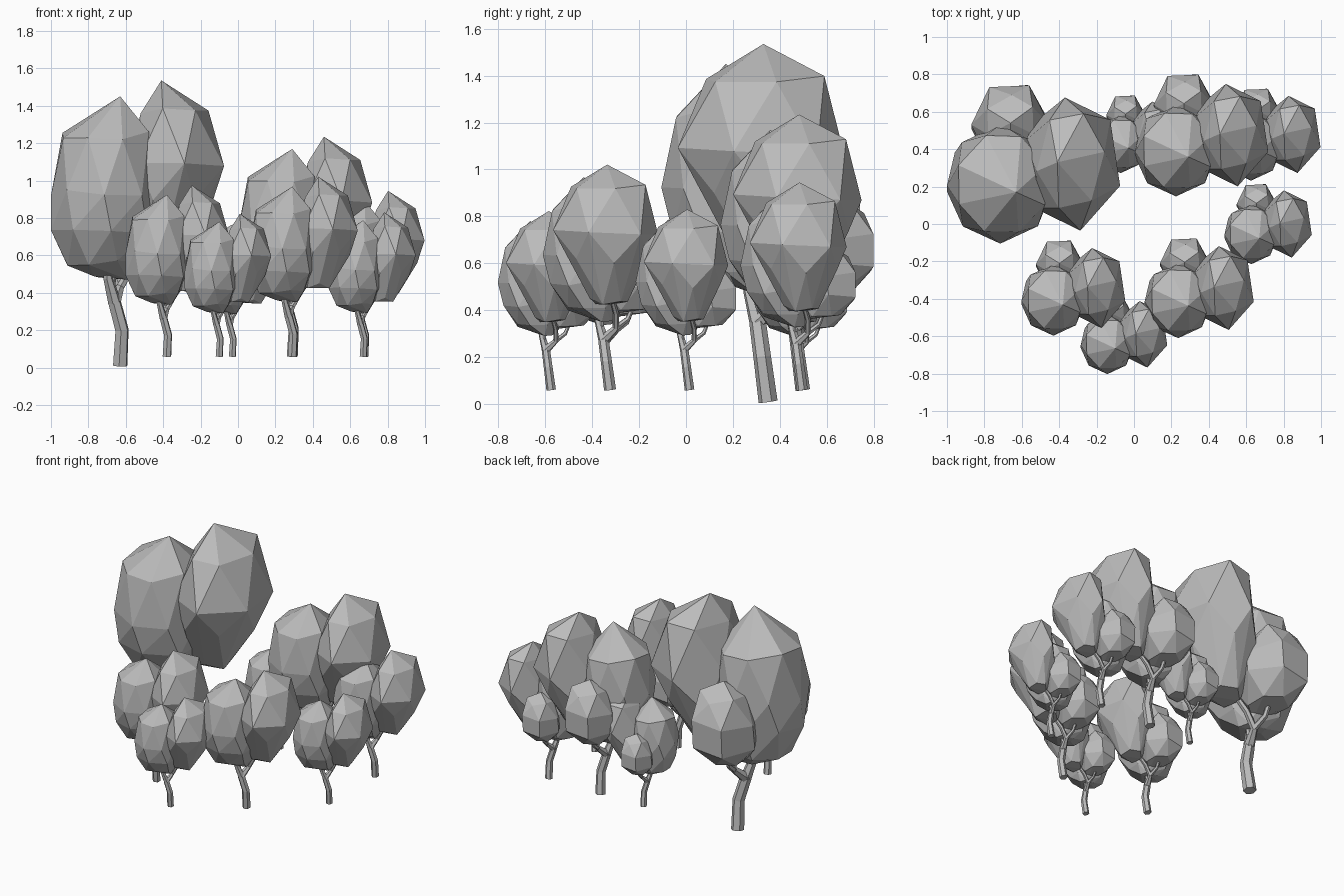
import bpy, bmesh, math, random
from mathutils import Vector

cube = bpy.data.objects.get("Cube")
if cube:
    bpy.data.objects.remove(cube, do_unlink=True)

# One plain grey for the whole grove
grey = bpy.data.materials.new("plain grey")
grey.use_nodes = True
GREY = (0.5, 0.5, 0.5, 1)
grey.diffuse_color = GREY
grey.node_tree.nodes["Principled BSDF"].inputs["Base Color"].default_value = GREY


def faceted_crown(name, peak, rings, sides, seed):
    """Low-poly leaf mass: hull of a peak and stacked, slightly uneven rings.
    Each ring is height, centre x, centre y, radius x, radius y, turn in degrees."""
    rng = random.Random(seed)
    bm = bmesh.new()
    bm.verts.new(peak)
    for z, cx, cy, rx, ry, turn in rings:
        for k in range(sides):
            a = math.radians(turn) + math.tau * (k + rng.uniform(-0.05, 0.05)) / sides
            bm.verts.new((cx + rx * math.cos(a), cy + ry * math.sin(a),
                          z + rng.uniform(-0.025, 0.025)))
    hull = bmesh.ops.convex_hull(bm, input=bm.verts)
    spare = {g for g in hull["geom_interior"] + hull["geom_unused"]
             if isinstance(g, bmesh.types.BMVert)}
    bmesh.ops.delete(bm, geom=list(spare), context="VERTS")
    bmesh.ops.dissolve_limit(bm, angle_limit=math.radians(7),
                             verts=bm.verts, edges=bm.edges)
    bmesh.ops.recalc_face_normals(bm, faces=bm.faces)
    mesh = bpy.data.meshes.new(name)
    bm.to_mesh(mesh)
    bm.free()
    mesh.materials.append(grey)
    return mesh


def tapered_limbs(name, limbs):
    """Six-sided tapered tubes; each limb is a list of (x, y, z, radius)."""
    curve = bpy.data.curves.new(name + " path", "CURVE")
    curve.dimensions = "3D"
    curve.bevel_depth = 1
    curve.bevel_resolution = 1
    curve.use_fill_caps = True
    for limb in limbs:
        spline = curve.splines.new("POLY")
        spline.use_smooth = False
        spline.points.add(len(limb) - 1)
        for point, (x, y, z, radius) in zip(spline.points, limb):
            point.co = (x, y, z, 1)
            point.radius = radius
    holder = bpy.data.objects.new(name + " path", curve)
    bpy.context.collection.objects.link(holder)
    bpy.context.view_layer.update()
    graph = bpy.context.evaluated_depsgraph_get()
    mesh = bpy.data.meshes.new_from_object(holder.evaluated_get(graph))
    mesh.name = name
    bpy.data.objects.remove(holder, do_unlink=True)
    mesh.materials.clear()
    mesh.materials.append(grey)
    for poly in mesh.polygons:
        poly.use_smooth = False
    return mesh


# Parts of one tree, with the trunk foot at the origin
fork = (-0.03, -0.035, 0.34, 0.036)
parts = {
    "trunk": tapered_limbs("trunk", [
        [(0, 0.01, 0, 0.041), (0.01, -0.015, 0.19, 0.038), fork]]),
    "branches": tapered_limbs("branches", [
        [fork, (-0.065, -0.07, 0.47, 0.026), (-0.07, -0.1, 0.65, 0.016)],
        [fork, (0, 0.05, 0.42, 0.024), (0.06, 0.05, 0.52, 0.02), (0.18, 0, 0.7, 0.014)],
        [(0, 0.05, 0.42, 0.022), (-0.02, 0.13, 0.48, 0.018), (-0.03, 0.18, 0.6, 0.013)],
        [(-0.05, -0.055, 0.41, 0.02), (-0.02, -0.04, 0.55, 0.013)]]),
    "front_crown": faceted_crown("front_crown", (0, -0.17, 1.44), [
        (1.23, -0.075, -0.125, 0.25, 0.275, 22),
        (0.93, -0.085, -0.125, 0.285, 0.32, 0),
        (0.73, -0.09, -0.115, 0.285, 0.285, 10),
        (0.55, -0.09, -0.09, 0.205, 0.2, 22),
        (0.48, -0.05, -0.05, 0.09, 0.1, 0)], 8, 4),
    "side_crown": faceted_crown("side_crown", (0.22, -0.01, 1.525), [
        (1.37, 0.29, 0, 0.185, 0.27, 10),
        (1.07, 0.3, -0.02, 0.27, 0.36, -20),
        (0.87, 0.26, 0, 0.23, 0.28, 10),
        (0.6, 0.21, 0, 0.11, 0.13, -20)], 6, 9),
    "back_crown": faceted_crown("back_crown", (-0.03, 0.2, 1.08), [
        (1, -0.03, 0.21, 0.14, 0.14, 30),
        (0.84, -0.03, 0.19, 0.21, 0.24, 0),
        (0.68, -0.03, 0.185, 0.21, 0.24, 5),
        (0.53, -0.03, 0.15, 0.12, 0.14, 30)], 6, 2),
}

# Grove: foot x, foot y, foot z, size
grove = {
    "tall_tree": (-0.63, 0.34, 0.01, 1),
    "back_middle_tree": (0.29, 0.49, 0.06, 0.77),
    "back_left_tree": (0.675, 0.49, 0.06, 0.58),
    "back_small_tree": (-0.03, 0.49, 0.06, 0.49),
    "left_tree": (0.67, 0.01, 0.06, 0.505),
    "front_right_tree": (-0.38, -0.33, 0.06, 0.6),
    "front_small_tree": (-0.1, -0.58, 0.06, 0.5),
    "front_left_tree": (0.29, -0.33, 0.06, 0.63),
}
for tree, (x, y, z, size) in grove.items():
    for part, mesh in parts.items():
        obj = bpy.data.objects.new(tree + "_" + part, mesh)
        obj.location = Vector((x, y, z))
        obj.scale = (size, size, size)
        bpy.context.collection.objects.link(obj)
